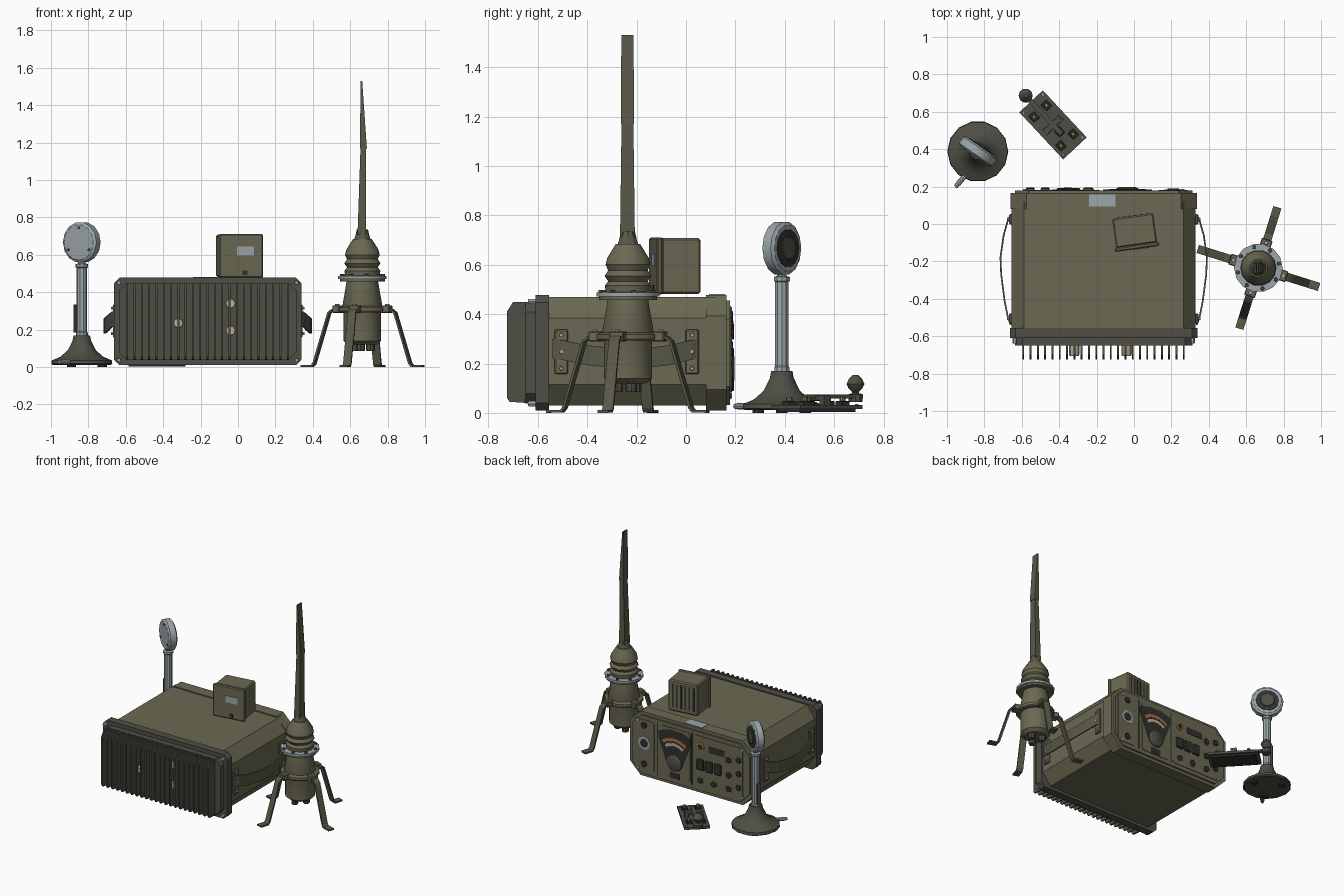
import bpy, bmesh, math
from mathutils import Vector, Euler

if "Cube" in bpy.data.objects:
    bpy.data.objects.remove(bpy.data.objects["Cube"])


def mat(name, c):
    m = bpy.data.materials.new(name)
    m.diffuse_color = (*c, 1)
    m.use_nodes = True
    m.node_tree.nodes["Principled BSDF"].inputs["Base Color"].default_value = m.diffuse_color
    return m


OLIVE = mat("olive paint", (0.145, 0.14, 0.085))
DARK = mat("dark grey olive", (0.078, 0.076, 0.06))
BROWN = mat("mast olive", (0.10, 0.098, 0.066))
STEEL = mat("blue grey metal", (0.33, 0.38, 0.40))
BLACK = mat("black rubber", (0.03, 0.03, 0.027))
TAN = mat("tan plug", (0.50, 0.43, 0.30))
ORANGE = mat("orange scale", (0.42, 0.17, 0.05))
BRASS = mat("brass", (0.22, 0.16, 0.06))


def finish(name, bm, m, loc=(0, 0, 0), rot=(0, 0, 0), smooth=None):
    bmesh.ops.recalc_face_normals(bm, faces=bm.faces)
    me = bpy.data.meshes.new(name)
    bm.to_mesh(me)
    bm.free()
    me.materials.append(m)
    if smooth:
        me.shade_smooth()
        me.set_sharp_from_angle(angle=math.radians(smooth))
    o = bpy.data.objects.new(name, me)
    o.location, o.rotation_euler = loc, rot
    bpy.context.collection.objects.link(o)
    return o


def box(name, m, c, s, rot=(0, 0, 0), bevel=0):
    bm = bmesh.new()
    bmesh.ops.create_cube(bm, size=1)
    bmesh.ops.scale(bm, vec=s, verts=bm.verts)
    if bevel:
        bmesh.ops.bevel(bm, geom=bm.edges[:], offset=bevel, segments=1, affect='EDGES')
    return finish(name, bm, m, c, rot)


def prism(name, m, pts, d0, d1, axis='y'):
    put = {'y': lambda a, b, d: (a, d, b), 'x': lambda a, b, d: (d, a, b), 'z': lambda a, b, d: (a, b, d)}[axis]
    bm = bmesh.new()
    f = bm.faces.new([bm.verts.new(put(a, b, d0)) for a, b in pts])
    r = bmesh.ops.extrude_face_region(bm, geom=[f])
    v = [g for g in r['geom'] if isinstance(g, bmesh.types.BMVert)]
    bmesh.ops.translate(bm, verts=v, vec=put(0, 0, d1 - d0))
    return finish(name, bm, m)


def lathe(name, m, prof, loc, axis=(0, 0, 1), n=14, smooth=32):
    bm = bmesh.new()
    rings = [[bm.verts.new((r * math.cos(2 * math.pi * i / n), r * math.sin(2 * math.pi * i / n), z))
              for i in range(n)] for r, z in prof]
    for a, b in zip(rings, rings[1:]):
        for i in range(n):
            bm.faces.new((a[i], a[(i + 1) % n], b[(i + 1) % n], b[i]))
    bm.faces.new(rings[0])
    bm.faces.new(rings[-1])
    return finish(name, bm, m, loc, Vector(axis).to_track_quat('Z', 'Y').to_euler(), smooth)


def cyl(name, m, r, h, loc, axis=(0, 0, 1), n=10):
    return lathe(name, m, [(r, 0), (r, h * 0.85), (r * 0.88, h)], loc, axis, n)


def ribbon(name, m, pts, width, thick, loc=(0, 0, 0), rot=(0, 0, 0)):
    bm = bmesh.new()
    w = Vector(width) / 2
    rows = [(bm.verts.new(Vector(p) - w), bm.verts.new(Vector(p) + w)) for p in pts]
    for a, b in zip(rows, rows[1:]):
        bm.faces.new((a[0], a[1], b[1], b[0]))
    o = finish(name, bm, m, loc, rot)
    s = o.modifiers.new("thickness", 'SOLIDIFY')
    s.thickness, s.offset = thick, 0
    return o


def octagon(cx, cz, hx, hz, ax, az):
    q = [(hx, hz - az), (hx - ax, hz), (-hx + ax, hz), (-hx, hz - az),
         (-hx, -hz + az), (-hx + ax, -hz), (hx - ax, -hz), (hx, -hz + az)]
    return [(cx + a, cz + b) for a, b in q]


CX, CZ = -0.162, 0.244
# radio case: body, rear frame, front flange and heat sink
prism("radio_body", OLIVE, octagon(CX, 0.25, 0.492, 0.22, 0.065, 0.085), -0.57, 0.12)
prism("rear_frame", OLIVE, octagon(CX, CZ, 0.498, 0.234, 0.085, 0.085), 0.08, 0.165)
prism("rear_panel", OLIVE, octagon(CX, CZ, 0.475, 0.212, 0.075, 0.075), 0.165, 0.178)
prism("front_flange", DARK, octagon(CX, CZ, 0.502, 0.234, 0.03, 0.03), -0.61, -0.555)
prism("sink_plate", DARK, octagon(CX, CZ, 0.475, 0.205, 0.04, 0.04), -0.65, -0.61)
for i in range(23):
    x = -0.592 + i * 0.039
    prism("cooling_fin", DARK, [(-0.645, 0.04), (-0.715, 0.045), (-0.725, 0.06), (-0.725, 0.41),
                                (-0.70, 0.45), (-0.645, 0.45)], x - 0.005, x + 0.005, 'x')
for x, z in ((-0.32, 0.235), (-0.04, 0.34), (-0.04, 0.195)):
    cyl("sink_plug", TAN, 0.028, 0.06, (x, -0.645, z), (0, -1, 0), 8)
for sx in (-1, 1):
    for sz in (-1, 1):
        cyl("flange_bolt", STEEL, 0.012, 0.03, (CX + sx * 0.475, -0.61, CZ + sz * 0.207), (0, -1, 0), 6)
        cyl("panel_screw", STEEL, 0.012, 0.01, (CX + sx * 0.42, 0.176, CZ + sz * 0.175), (0, 1, 0), 6)
    # carry straps with their brackets
    X = lambda d: CX + sx * d
    ribbon("side_strap", BROWN, [(X(0.497), 0.05, 0.26), (X(0.512), 0.02, 0.255), (X(0.535), -0.06, 0.235),
                                 (X(0.552), -0.18, 0.22), (X(0.548), -0.27, 0.22), (X(0.53), -0.41, 0.235),
                                 (X(0.512), -0.5, 0.255), (X(0.497), -0.54, 0.26)], (0, 0, 0.08), 0.009)
    for y in (0.025, -0.505):
        box("strap_bracket", OLIVE, (X(0.497), y, 0.247), (0.018, 0.055, 0.18), bevel=0.005)
        for z in (0.18, 0.247, 0.315):
            cyl("bracket_bolt", STEEL, 0.009, 0.012, (X(0.505), y, z), (sx, 0, 0), 6)
box("top_label", STEEL, (-0.17, 0.125, 0.479), (0.14, 0.065, 0.005))

# control panel on the rear
P = 0.177
Y = (0, 1, 0)
for x, w in ((0.21, 0.16), (-0.04, 0.24), (-0.385, 0.40)):
    prism("panel_plate", OLIVE, octagon(x, CZ, w / 2, 0.185, 0.015, 0.015), P, P + 0.005)
for x in (0.105, -0.172):
    box("panel_seam", BLACK, (x, P, CZ), (0.008, 0.006, 0.38))
lathe("round_connector", STEEL, [(0.05, 0), (0.05, 0.007), (0.035, 0.008)], (0.21, P, 0.26), Y, 8)
cyl("connector_core", BLACK, 0.03, 0.014, (0.21, P, 0.26), Y, 8)
for z in (0.39, 0.11):
    cyl("panel_jack", BLACK, 0.022, 0.014, (0.21, P, z), Y, 8)
prism("tuning_gauge", BLACK, [(0.095, 0.385), (0.095, 0.34), (0.03, 0.17), (-0.1, 0.17), (-0.165, 0.34),
                              (-0.165, 0.385), (-0.09, 0.41), (0.02, 0.41)], P, P + 0.007)
for r, mm in ((0.155, ORANGE), (0.12, TAN)):
    a = [math.radians(50 + 80 * i / 8) for i in range(9)]
    pts = [(-0.035 + k * math.cos(t), 0.205 + k * math.sin(t)) for k, seq in ((r, a), (r - 0.022, a[::-1])) for t in seq]
    prism("gauge_arc", mm, pts, P + 0.005, P + 0.009)
lathe("tuning_knob", DARK, [(0.064, 0), (0.06, 0.012), (0.05, 0.018), (0.046, 0.02)], (-0.035, P, 0.18), Y, 12)
box("lower_socket", BLACK, (-0.035, P + 0.003, 0.085), (0.08, 0.01, 0.04))
cyl("orange_lamp", ORANGE, 0.03, 0.012, (-0.245, P, 0.355), Y, 10)
cyl("lamp_core", BLACK, 0.018, 0.015, (-0.245, P, 0.355), Y, 8)
box("window_strip", BLACK, (-0.375, P + 0.003, 0.35), (0.13, 0.01, 0.045))
for i in range(3):
    box("button", BLACK, (-0.245 - i * 0.07, P + 0.006, 0.225), (0.058, 0.02, 0.08), bevel=0.006)
for x, z in ((-0.245, 0.11), (-0.355, 0.11), (-0.475, 0.32), (-0.475, 0.21), (-0.475, 0.11),
             (-0.555, 0.34), (-0.555, 0.24), (-0.555, 0.14)):
    cyl("control_collar", STEEL, 0.026, 0.006, (x, P + 0.003, z), Y, 8)
    cyl("control_knob", BLACK, 0.022, 0.017, (x, P, z), Y, 8)

# loudspeaker on top
A = math.radians(8)


def spk(name, m, c, s, bevel=0):
    p = Vector(c)
    p.rotate(Euler((0, 0, A)))
    box(name, m, p + Vector((0.005, -0.045, 0.595)), s, (0, 0, A), bevel)


spk("speaker_case", OLIVE, (0, 0.01, 0), (0.222, 0.16, 0.226), 0.008)
spk("speaker_back_lip", OLIVE, (0, -0.078, 0), (0.238, 0.022, 0.232), 0.006)
spk("speaker_label", STEEL, (0.022, -0.09, 0.025), (0.09, 0.005, 0.048))
spk("speaker_foot", BLACK, (0.02, -0.09, -0.09), (0.025, 0.006, 0.025))
for i in range(6):
    spk("speaker_slot", BLACK, (-0.078 + i * 0.031, 0.09, 0), (0.011, 0.005, 0.17))

# antenna base, spring and blade mast
C = Vector((0.665, -0.235, 0))
lathe("antenna_housing", OLIVE, [(0.075, 0.12), (0.1, 0.14), (0.1, 0.295), (0.108, 0.32), (0.082, 0.47)], C)
lathe("leg_collar", OLIVE, [(0.125, 0.293), (0.13, 0.3), (0.13, 0.318), (0.11, 0.326)], C)
lathe("flange_lower", OLIVE, [(0.12, 0.458), (0.12, 0.472)], C)
lathe("flange_ring", STEEL, [(0.13, 0.472), (0.13, 0.488), (0.095, 0.489)], C)
lathe("antenna_bellows", OLIVE, [(0.092, 0.487), (0.096, 0.515), (0.082, 0.533), (0.097, 0.555), (0.082, 0.577),
                                 (0.093, 0.6), (0.086, 0.628), (0.05, 0.685)], C)
lathe("antenna_neck", BROWN, [(0.045, 0.68), (0.038, 0.7), (0.03, 0.735)], C, n=10)
for i in range(8):
    t = i * math.pi / 4 + 0.2
    cyl("ring_bolt", DARK, 0.011, 0.012, C + Vector((0.112 * math.cos(t), 0.112 * math.sin(t), 0.486)), n=6)
for i in range(3):
    t = i * 2.1 + 0.3
    cyl("cable_socket", DARK, 0.024, 0.045, C + Vector((0.045 * math.cos(t), 0.045 * math.sin(t), 0.13)), (0, 0, -1), 8)


def blade(name, x0, a0, b0, z0, x1, a1, b1, z1):
    bm = bmesh.new()
    rows = [[bm.verts.new((x + a * s, C.y - 0.002 + b * t, z)) for s, t in ((-1, -1), (1, -1), (1, 1), (-1, 1))]
            for x, a, b, z in ((x0, a0, b0, z0), (x1, a1, b1, z1))]
    for f in rows:
        bm.faces.new(f)
    for i in range(4):
        j = (i + 1) % 4
        bm.faces.new((rows[0][i], rows[0][j], rows[1][j], rows[1][i]))
    finish(name, bm, BROWN)


blade("mast_lower", 0.662, 0.023, 0.03, 0.71, 0.67, 0.015, 0.024, 1.175)
blade("mast_upper", 0.67, 0.019, 0.026, 1.17, 0.66, 0.004, 0.025, 1.53)
for k in range(4):
    t = math.radians(72.6 + 90 * k)
    ribbon("antenna_leg", BROWN, [(0.1, 0, 0.31), (0.165, 0, 0.306), (0.185, 0, 0.29), (0.268, 0, 0.02),
                                  (0.28, 0, 0.006), (0.34, 0, 0.006)], (0, 0.045, 0), 0.011, C, (0, 0, t))
    box("leg_clamp", OLIVE, C + Vector((0.135 * math.cos(t), 0.135 * math.sin(t), 0.31)), (0.05, 0.06, 0.04), (0, 0, t), 0.004)
    cyl("leg_bolt", STEEL, 0.012, 0.01, C + Vector((0.14 * math.cos(t), 0.14 * math.sin(t), 0.328)), n=6)

# desk microphone
M = Vector((-0.835, 0.388, 0))
N = Vector((0.57, 0.82, 0)).normalized()
lathe("mic_base", DARK, [(0.155, 0.012), (0.163, 0.018), (0.16, 0.036), (0.115, 0.055), (0.075, 0.09), (0.05, 0.14), (0.044, 0.17)], M)
for i in range(3):
    t = i * 2.094
    cyl("base_foot", BLACK, 0.025, 0.014, M + Vector((0.11 * math.cos(t), 0.11 * math.sin(t), 0)))
lathe("mic_stem", STEEL, [(0.032, 0.165), (0.032, 0.185), (0.028, 0.19), (0.028, 0.53), (0.034, 0.535), (0.034, 0.55), (0.02, 0.555), (0.02, 0.58)], M, n=10)
box("talk_switch", DARK, M + Vector((-0.032, 0.012, 0.26)), (0.016, 0.03, 0.15), (0, 0, -0.6), 0.003)
H = M + Vector((0, 0, 0.667))
lathe("mic_head", STEEL, [(0.095, -0.03), (0.109, -0.02), (0.109, 0.02), (0.095, 0.03)], H, N, 14)
lathe("mic_grille", BLACK, [(0.078, 0.025), (0.078, 0.033), (0.07, 0.034)], H, N, 14)
lathe("mic_grille_centre", DARK, [(0.05, 0.03), (0.045, 0.038)], H, N, 14)
S = Vector((-N.y, N.x, 0))
for i in range(3):
    t = math.pi / 2 + i * 2.094
    cyl("head_screw", DARK, 0.008, 0.006, H - N * 0.028 + S * 0.078 * math.cos(t) + Vector((0, 0, 0.078 * math.sin(t))), -N, 6)
lathe("cable_outlet", STEEL, [(0.014, 0), (0.014, 0.06), (0.01, 0.085)], (-0.9, 0.262, 0.027), (-0.65, -0.76, 0), 8)

# telegraph key on its plate
K, U, V = Vector((-0.433, 0.53, 0)), Vector((-0.683, 0.731, 0)), Vector((0.731, 0.683, 0))
R = (0, 0, math.radians(133))


def key(name, m, u, v, z, s, bevel=0):
    box(name, m, K + U * u + V * v + Vector((0, 0, z)), s, R, bevel)


key("key_plate", DARK, 0, 0, 0.024, (0.344, 0.172, 0.016))
key("key_underside", BLACK, 0, 0, 0.011, (0.30, 0.14, 0.014))
key("key_lever", DARK, 0.075, 0, 0.067, (0.28, 0.026, 0.016))
key("key_bridge", DARK, 0.0, 0, 0.06, (0.035, 0.11, 0.022), 0.003)
for v in (-0.05, 0.05):
    key("bridge_post", DARK, 0, v, 0.045, (0.04, 0.025, 0.05))
for u, v in ((-0.11, -0.045), (-0.11, 0.045), (-0.05, 0), (0.1, 0.045), (0.1, -0.045)):
    key("key_block", BLACK, u, v, 0.038, (0.045, 0.04, 0.022), 0.003)
    cyl("key_terminal", BRASS, 0.012, 0.03, K + U * u + V * v + Vector((0, 0, 0.035)), n=8)
for u in (-0.155, 0.155):
    for v in (-0.07, 0.07):
        cyl("key_screw", STEEL, 0.008, 0.006, K + U * u + V * v + Vector((0, 0, 0.031)), n=6)
lathe("key_knob", DARK, [(0.03, 0.045), (0.032, 0.075), (0.014, 0.08), (0.014, 0.085), (0.03, 0.1), (0.038, 0.117), (0.028, 0.138), (0.01, 0.154)],
      K + U * 0.214, n=10)
